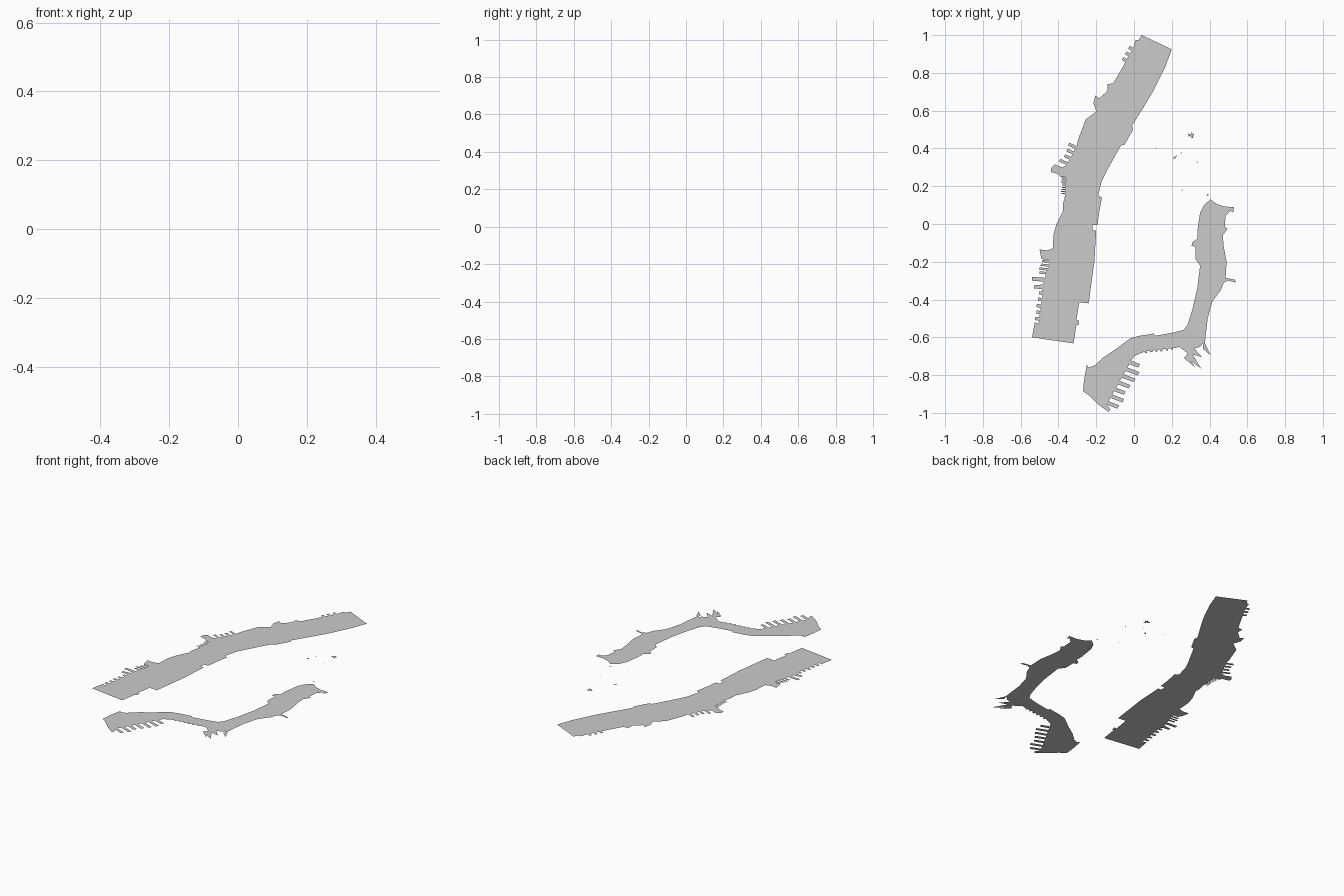
import bpy, random
from mathutils import Vector

random.seed(4)
WATER_Z = 0.002


def comb(p, q, n, out, duty=0.5, vary=0.4):
    """Outline points from p to q with n dock slips reaching out by the vector."""
    p, q, out = Vector(p), Vector(q), Vector(out)
    step = (q - p) / n
    pts = []
    for i in range(n):
        a = p + step * (i + (1 - duty) / 2)
        b = a + step * duty
        o = out * random.uniform(1 - vary, 1)
        pts += [a, a + o, b + o, b]
    return [tuple(v) for v in pts]


def sheet(name, outline, z=WATER_Z):
    """Flat single-sided water surface facing up."""
    area = sum(a[0] * b[1] - b[0] * a[1]
               for a, b in zip(outline, outline[1:] + outline[:1]))
    if area < 0:
        outline = outline[::-1]
    mesh = bpy.data.meshes.new(name)
    mesh.from_pydata([(x, y, z) for x, y in outline], [], [range(len(outline))])
    obj = bpy.data.objects.new(name, mesh)
    bpy.context.collection.objects.link(obj)
    return obj


# Wide river: east bank going south, then west bank with slips going north
river_east = [
    (0.04, 1.0), (0.20, 0.925), (0.165, 0.83), (0.10, 0.70), (0.055, 0.625),
    (-0.01, 0.52), (-0.005, 0.50), (-0.05, 0.42), (-0.07, 0.415),
    (-0.145, 0.28), (-0.17, 0.23), (-0.19, 0.15), (-0.17, 0.14),
    (-0.185, 0.06), (-0.193, -0.005), (-0.22, -0.005), (-0.22, -0.035),
    (-0.20, -0.035), (-0.21, -0.20), (-0.24, -0.42), (-0.29, -0.415),
    (-0.305, -0.51), (-0.29, -0.51), (-0.295, -0.535), (-0.305, -0.535),
    (-0.32, -0.632), (-0.54, -0.60)]
river_west = (
    [(-0.525, -0.52), (-0.505, -0.53)]
    + comb((-0.505, -0.52), (-0.48, -0.35), 5, (-0.03, 0.005))
    + [(-0.49, -0.345), (-0.53, -0.34), (-0.53, -0.325), (-0.48, -0.32),
       (-0.48, -0.305), (-0.54, -0.30), (-0.54, -0.28), (-0.47, -0.285)]
    + comb((-0.47, -0.27), (-0.44, -0.19), 4, (-0.045, 0.005), 0.6)
    + [(-0.49, -0.185), (-0.50, -0.135), (-0.46, -0.14), (-0.43, -0.13),
       (-0.425, -0.05), (-0.41, 0.0), (-0.375, 0.07), (-0.375, 0.11),
       (-0.365, 0.15)]
    + comb((-0.365, 0.155), (-0.36, 0.25), 9, (-0.025, 0.0), 0.5, 0.3)
    + [(-0.39, 0.25), (-0.40, 0.265), (-0.44, 0.275), (-0.44, 0.295),
       (-0.42, 0.315), (-0.38, 0.30)]
    + comb((-0.36, 0.305), (-0.30, 0.42), 4, (-0.045, 0.02))
    + [(-0.295, 0.45), (-0.255, 0.555), (-0.20, 0.595), (-0.215, 0.64),
       (-0.205, 0.68), (-0.185, 0.665), (-0.14, 0.705), (-0.14, 0.74),
       (-0.11, 0.745), (-0.06, 0.83)]
    + comb((-0.05, 0.85), (0.0, 0.94), 3, (-0.02, 0.012))
    + [(0.01, 0.975), (0.025, 0.975)])
sheet("river_surface", river_east + river_west)

# Narrow harbour channel: east and south bank, then the basin, then back north
channel = (
    [(0.405, 0.13), (0.44, 0.105), (0.48, 0.092), (0.53, 0.09), (0.525, 0.06),
     (0.51, 0.07), (0.485, 0.045), (0.48, -0.015), (0.495, -0.025),
     (0.47, -0.06), (0.475, -0.12), (0.49, -0.20), (0.485, -0.285),
     (0.535, -0.295), (0.54, -0.31), (0.50, -0.30), (0.475, -0.31),
     (0.46, -0.35), (0.415, -0.41), (0.39, -0.50), (0.375, -0.63),
     (0.405, -0.695), (0.365, -0.66), (0.365, -0.63), (0.35, -0.65),
     (0.32, -0.66), (0.36, -0.705), (0.31, -0.69), (0.355, -0.765),
     (0.30, -0.725), (0.325, -0.76), (0.265, -0.71), (0.285, -0.685),
     (0.24, -0.65), (0.225, -0.655)]
    + comb((0.215, -0.655), (0.05, -0.675), 6, (0.0, -0.012), 0.4)
    + [(0.0, -0.70)]
    + comb((-0.01, -0.715), (-0.15, -0.965), 7, (0.065, -0.025), 0.5, 0.3)
    + [(-0.125, -0.98), (-0.135, -0.995), (-0.19, -0.955), (-0.235, -0.91),
       (-0.27, -0.885), (-0.265, -0.83), (-0.25, -0.745), (-0.24, -0.76),
       (-0.21, -0.75), (-0.16, -0.705), (-0.10, -0.665), (-0.06, -0.635),
       (-0.02, -0.605), (0.03, -0.592), (0.105, -0.58), (0.11, -0.592),
       (0.20, -0.577), (0.265, -0.56), (0.285, -0.53), (0.31, -0.45),
       (0.335, -0.34), (0.35, -0.22), (0.325, -0.185), (0.325, -0.12),
       (0.305, -0.115), (0.31, -0.095), (0.335, -0.08), (0.335, -0.04),
       (0.35, 0.06), (0.37, 0.10)])
sheet("harbour_channel", channel)

# Small irregular pond with narrow arms
sheet("pond", [(0.287, 0.478), (0.30, 0.472), (0.306, 0.488), (0.312, 0.475),
               (0.318, 0.478), (0.312, 0.462), (0.316, 0.455), (0.303, 0.457),
               (0.298, 0.466), (0.288, 0.464)], 0.006)

# Tiny scattered pools on higher ground
pools = [(0.215, 0.352, 0.018, 0.008), (0.225, 0.36, 0.018, 0.004),
         (0.25, 0.376, 0.028, 0.003), (0.335, 0.328, 0.027, 0.004),
         (0.255, 0.18, 0.026, 0.003), (0.12, 0.40, 0.028, 0.003),
         (0.39, 0.155, 0.004, 0.006)]
for x, y, z, r in pools:
    sheet("pool", [(x - r, y - r * 0.5), (x + r * 0.4, y - r * 0.6),
                   (x + r, y + r * 0.5), (x - r * 0.3, y + r * 0.6)], z)
